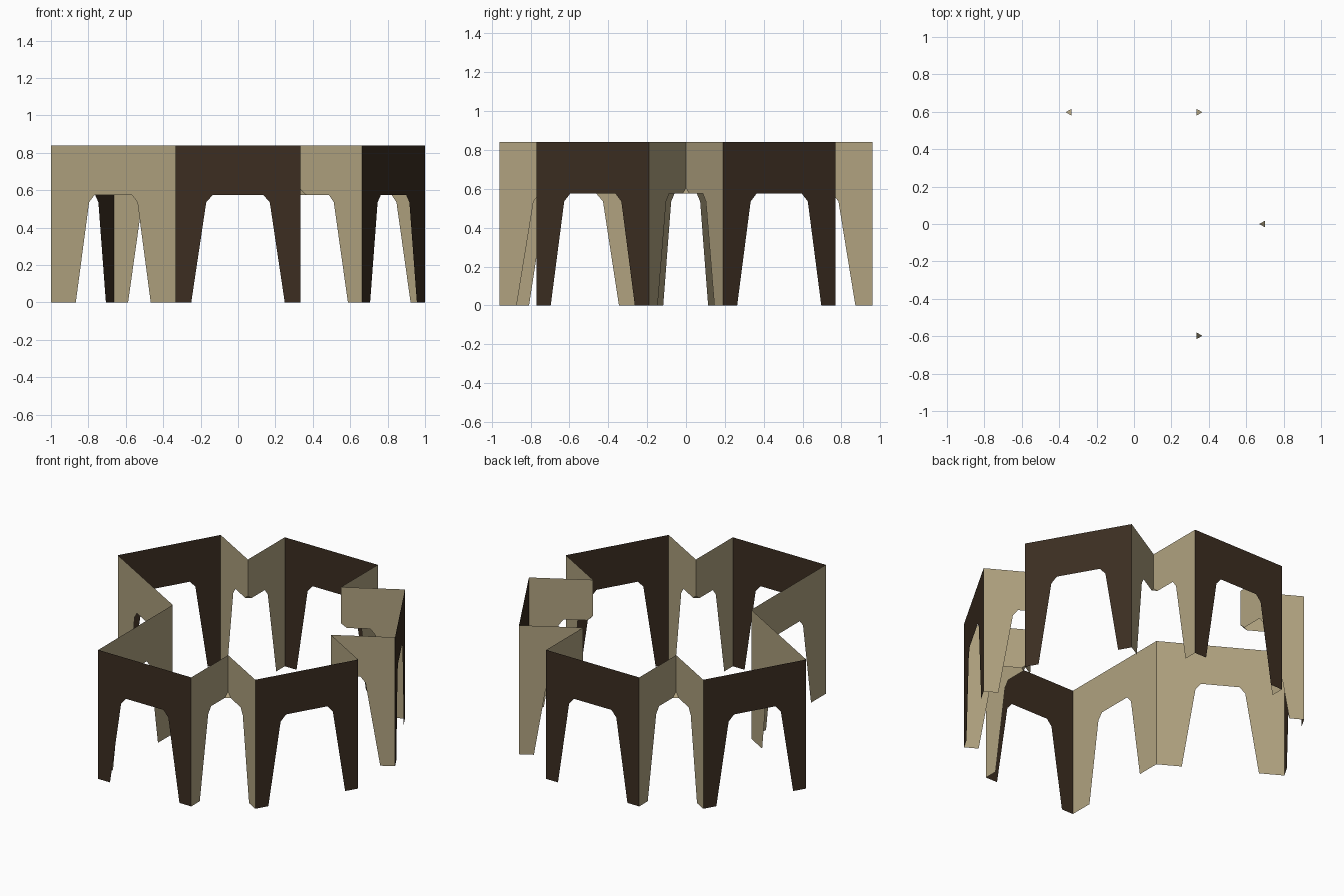
import bpy
from math import cos, sin, radians, hypot
from mathutils import Vector

if "Cube" in bpy.data.objects:
    bpy.data.objects.remove(bpy.data.objects["Cube"])

H = 0.84        # sheet height
D = 0.96        # distance of outer panels from the centre
R = 0.67        # panel width, also radius of the inner folds
TOP = 0.575     # top of the arches


def material(name, srgb):
    m = bpy.data.materials.new(name)
    m.diffuse_color = [(c / 255) ** 2.2 for c in srgb] + [1]
    m.use_nodes = True
    m.node_tree.nodes["Principled BSDF"].inputs["Base Color"].default_value = m.diffuse_color
    return m


tan = material("tan", (175, 161, 127))
brown = material("dark brown", (62, 49, 38))


def add(name, verts, mat):
    me = bpy.data.meshes.new(name)
    me.from_pydata(verts, [], [range(len(verts))])
    me.materials.append(mat)
    bpy.context.collection.objects.link(bpy.data.objects.new(name, me))


def sheet(name, p, q, profile, mat):
    """Flat upright sheet from p to q; profile is (distance, height)."""
    d = (q - p).normalized()
    add(name, [(p.x + d.x * s, p.y + d.y * s, z) for s, z in profile], mat)


def arch(w, leg, shoulder, crown):
    half = [(0, H), (0, 0), (leg, 0), (shoulder, 0.535), (crown, TOP)]
    return half + [(w - s, z) for s, z in reversed(half)]


def polar(r, a):
    return Vector((r * cos(radians(a)), r * sin(radians(a))))


def ends(a):
    n, t = polar(D, a), polar(R / 2, a + 90)
    return n - t, n + t


# five outer panels with wide arches
angles = [-90, -30, 30, 90, 150]
for a in angles:
    p, q = ends(a)
    sheet("outer_panel", p, q, arch(R, 0.085, 0.165, 0.2), brown)

# folded niches between neighbouring panels, one arch spanning both walls
for a in (-60, 0, 60, 120):
    inner = polar(R, a)
    outs = ends(a - 30)[1], ends(a + 30)[0]
    gusset = [(inner.x, inner.y, 0.605)]
    for o in outs:
        w = (inner - o).length
        sheet("niche_wall", o, inner,
              [(0, H), (0, 0), (0.088, 0), (0.175, 0.535), (0.205, TOP),
               (w - 0.035, TOP), (w, 0.605), (w, H)], tan)
        g = inner + (o - inner).normalized() * 0.035
        gusset.append((g.x, g.y, TOP))
    # small sloped filler under the fold
    add("niche_gusset", gusset, tan)

# two long walls that close the gap at the front left
corner = Vector((-R / 2, -R / 2 * 0.577))
for o in (ends(-90)[0], ends(150)[1]):
    w = (corner - o).length
    sheet("long_wall", o, corner, arch(w, 0.152, 0.234, 0.268), tan)
